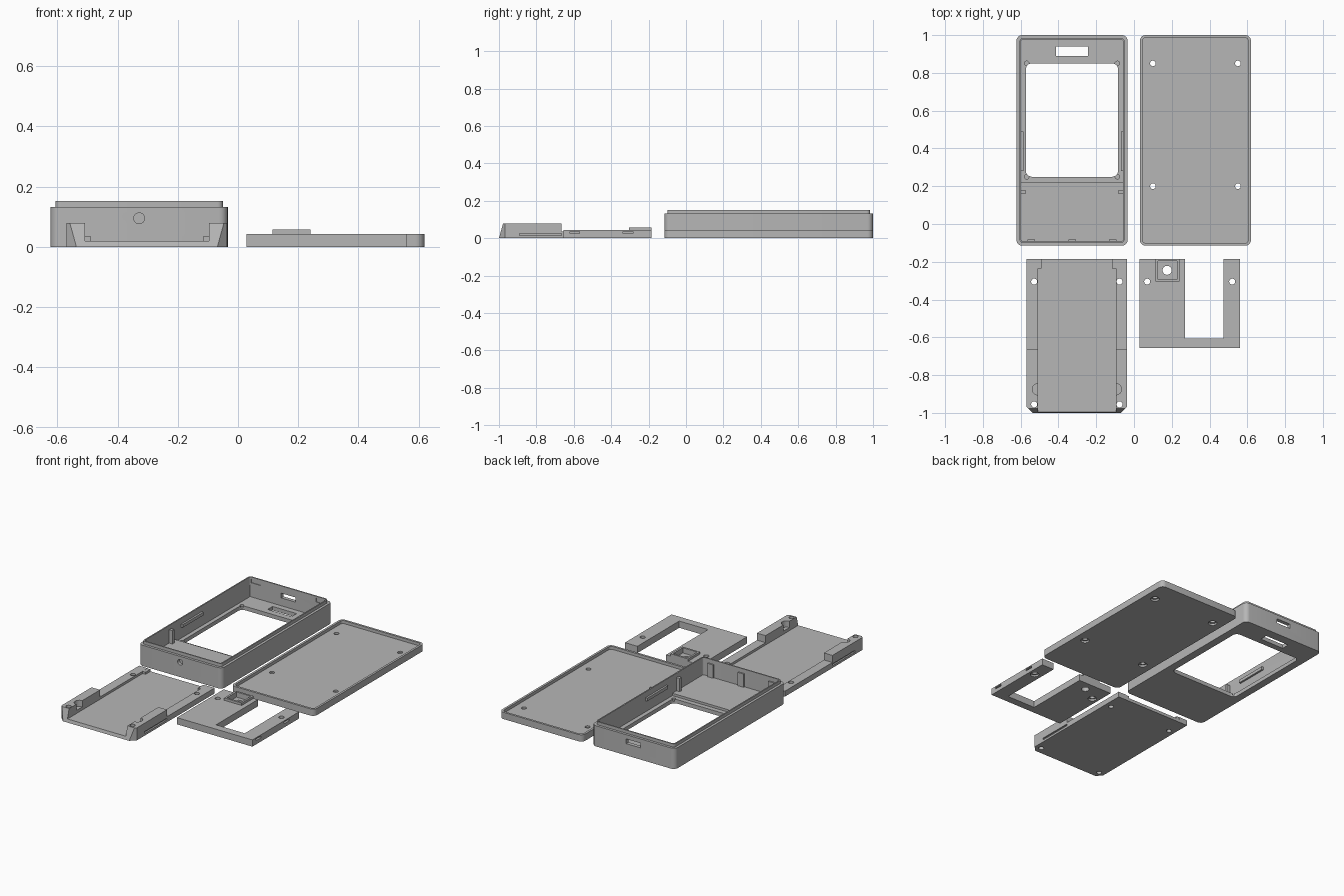
import bpy, bmesh, math
from mathutils import Vector, Matrix

cube = bpy.data.objects.get("Cube")
if cube:
    bpy.data.objects.remove(cube, do_unlink=True)

grey = bpy.data.materials.new("plain grey")
grey.use_nodes = True
colour = (0.47, 0.47, 0.47, 1)
grey.diffuse_color = colour
grey.node_tree.nodes["Principled BSDF"].inputs["Base Color"].default_value = colour


def prism(name, points, direction):
    """Extrude a closed outline of 3D points along a direction."""
    bm = bmesh.new()
    face = bm.faces.new([bm.verts.new(p) for p in points])
    new = bmesh.ops.extrude_face_region(bm, geom=[face])["geom"]
    bmesh.ops.translate(bm, vec=Vector(direction),
                        verts=[v for v in new if isinstance(v, bmesh.types.BMVert)])
    bmesh.ops.recalc_face_normals(bm, faces=bm.faces)
    mesh = bpy.data.meshes.new(name)
    bm.to_mesh(mesh)
    bm.free()
    mesh.materials.append(grey)
    obj = bpy.data.objects.new(name, mesh)
    bpy.context.collection.objects.link(obj)
    return obj


def slab(name, x, y, z, radius=0, steps=6):
    """Box between limits, with optional rounded vertical corners."""
    points = []
    corners = [(x[1], y[1], -1, -1), (x[0], y[1], 1, -1),
               (x[0], y[0], 1, 1), (x[1], y[0], -1, 1)]
    for i, (px, py, sx, sy) in enumerate(corners):
        for k in range(steps + 1 if radius else 1):
            a = math.pi / 2 * (i + k / steps)
            points.append((px + radius * (sx + math.cos(a)),
                           py + radius * (sy + math.sin(a)), z[0]))
    return prism(name, points, (0, 0, z[1] - z[0]))


def rod(name, centre, radius, depth, axis="Z", sides=24):
    points = []
    for k in range(sides):
        c, s = (radius * f(math.tau * k / sides) for f in (math.cos, math.sin))
        offset = (c, s, 0) if axis == "Z" else (c, 0, s)
        points.append(Vector(centre) + Vector(offset))
    return prism(name, points, (0, 0, depth) if axis == "Z" else (0, depth, 0))


def combine(obj, tools, operation="DIFFERENCE"):
    """Apply each tool to the part and discard the tool."""
    bpy.context.view_layer.objects.active = obj
    for tool in tools:
        tool.hide_render = True
        mod = obj.modifiers.new("cut", "BOOLEAN")
        mod.operation, mod.solver, mod.object = operation, "EXACT", tool
        bpy.ops.object.modifier_apply(modifier=mod.name)
        bpy.data.objects.remove(tool, do_unlink=True)


def finish(obj):
    bpy.ops.object.select_all(action="DESELECT")
    obj.select_set(True)
    bpy.context.view_layer.objects.active = obj
    bpy.ops.object.shade_smooth_by_angle(angle=math.radians(30))


def inset(limits, d):
    return limits[0] + d, limits[1] - d


through = (-0.1, 0.3)
length = (-0.115, 1.0)

# Case: walled box with a stepped lip, open at the top
wide = (-0.622, -0.034)
mid = sum(wide) / 2
case = slab("case", wide, length, (0, 0.132), 0.03)
combine(case, [slab("lip", inset(wide, 0.016), inset(length, 0.016), (0.1, 0.152), 0.018)], "UNION")
inner_x, inner_y = inset(wide, 0.024), inset(length, 0.024)
cuts = [
    slab("cavity", inner_x, inner_y, (0.04, 0.3), 0.01),
    slab("screen_recess", inner_x, (0.22, inner_y[1]), (0.025, 0.1)),
    slab("window", (-0.572, -0.085), (0.25, 0.85), through, 0.03),
    slab("speaker_slot", (-0.414, -0.244), (0.89, 0.94), through),
    rod("front_hole", (mid, -0.2, 0.095), 0.018, 0.15, "Y"),
    slab("rear_port", (mid - 0.05, mid + 0.05), (0.95, 1.1), (0.075, 0.105)),
]
for side in (-1, 1):
    cuts.append(slab("lip_notch", sorted((mid + side * 0.195, mid + side * 0.262)),
                     (0.96, 0.98), (0.115, 0.14)))
    for y in (0.25, 0.85):
        cuts.append(rod("screw_pocket", (mid + side * 0.24, y, 0.012), 0.012, 0.1))
combine(case, cuts)
finish(case)

# Ribs and rails inside the case
for side, label in ((-1, "right"), (1, "left")):
    wall = mid + side * 0.272
    slab(label + "_inner_rail", sorted((wall, wall - side * 0.014)), (0.28, 0.49), (0.095, 0.115))
    slab(label + "_inner_rib", sorted((wall, wall - side * 0.025)), (0.16, 0.18), (0.03, 0.125))
for x in (-0.215, 0, 0.215):
    slab("front_rib", (mid + x - 0.02, mid + x + 0.02), (-0.095, -0.082), (0.03, 0.125))

# Lid: shallow pan with countersunk screw holes
lid_x = (0.031, 0.619)
lid = slab("lid", lid_x, length, (0, 0.043), 0.03)
cuts = [slab("pan", inset(lid_x, 0.014), inset(length, 0.014), (0.024, 0.1), 0.018)]
for x in (0.1, 0.55):
    for y in (0.2, 0.85):
        cuts += [rod("hole", (x, y, -0.1), 0.015, 0.3),
                 rod("counterbore", (x, y, -0.1), 0.026, 0.112)]
combine(lid, cuts)
finish(lid)

# Tray: side profile with tall front blocks and a channel down the middle
tray_x = (-0.569, -0.036)
tray_mid = sum(tray_x) / 2
profile = [(-1, 0), (-0.978, 0.08), (-0.665, 0.08), (-0.665, 0.035), (-0.185, 0.035), (-0.185, 0)]
tray = prism("tray", [(tray_x[0], y, z) for y, z in profile], (tray_x[1] - tray_x[0], 0, 0))
cuts = [slab("channel", (tray_mid - 0.206, tray_mid + 0.206), (-1.1, -0.1), (0.02, 0.2))]
for side in (-1, 1):
    edge = tray_mid + side * 0.2665
    corner = slab("corner_cut", (-0.06, 0.06), (-0.023, 0.023), through)
    corner.data.transform(Matrix.Translation((edge, -1, 0)) @ Matrix.Rotation(side * math.pi / 4, 4, "Z"))
    cuts += [corner,
             rod("half_pocket", (tray_mid + side * 0.206, -0.875, 0.04), 0.03, 0.1),
             slab("side_groove", (edge - 0.01, edge + 0.01), (-0.89, -0.665), (0.014, 0.026))]
    for y in (-0.955, -0.305):
        cuts.append(rod("hole", (tray_mid + side * 0.226, y, -0.1), 0.016, 0.3))
combine(tray, cuts)
finish(tray)
for side, label in ((-1, "right"), (1, "left")):
    inner = tray_mid + side * 0.21
    slab(label + "_tray_stop", sorted((inner, inner - side * 0.024)), (-0.235, -0.186), (0.01, 0.034))

# Bracket: U-shaped plate with a raised socket
bracket = slab("bracket", (0.028, 0.561), (-0.656, -0.185), (0, 0.043))
combine(bracket, [slab("socket", (0.115, 0.24), (-0.305, -0.185), (0.02, 0.058))], "UNION")
cuts = [slab("opening", (0.27, 0.473), (-0.607, -0.1), through),
        slab("socket_recess", (0.127, 0.228), (-0.293, -0.197), (0.025, 0.1)),
        rod("socket_hole", (0.175, -0.245, -0.1), 0.024, 0.3)]
for x in (0.07, 0.52):
    cuts += [rod("hole", (x, -0.305, -0.1), 0.016, 0.3),
             rod("counterbore", (x, -0.305, -0.1), 0.026, 0.112)]
for y in (-0.595, -0.31):
    cuts.append(slab("edge_notch", (0.547, 0.6), (y - 0.026, y + 0.026), (0.024, 0.036)))
combine(bracket, cuts)
finish(bracket)
